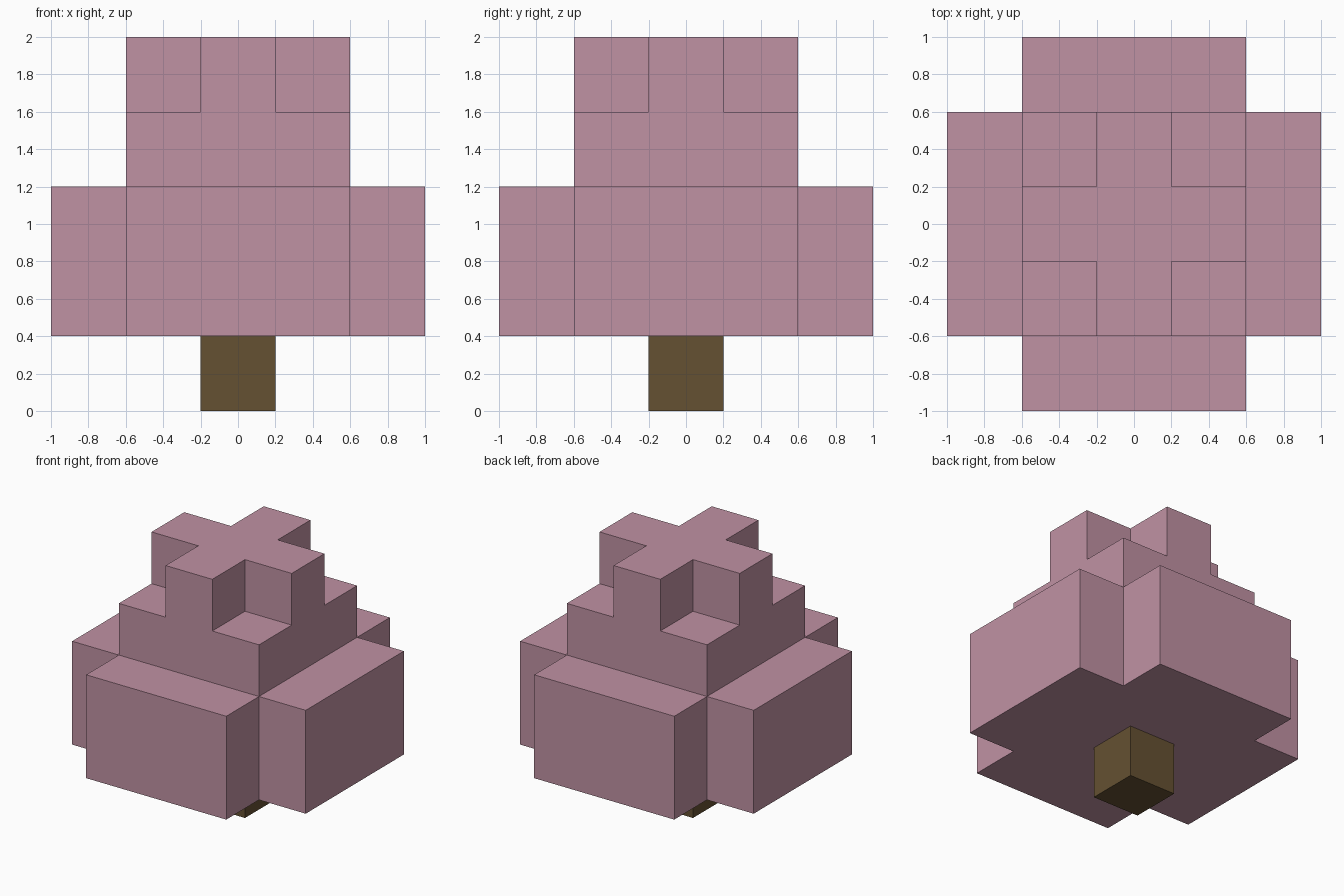
import bpy
import bmesh

cube = bpy.data.objects.get("Cube")
if cube:
    bpy.data.objects.remove(cube, do_unlink=True)


def make_material(name, rgb):
    mat = bpy.data.materials.new(name)
    mat.use_nodes = True
    color = (*rgb, 1.0)
    mat.diffuse_color = color
    mat.node_tree.nodes["Principled BSDF"].inputs["Base Color"].default_value = color
    return mat


def square(half):
    return [(-half, -half), (half, -half), (half, half), (-half, half)]


def cross(reach, half):
    """Plus-shaped outline: one arm's three corners, turned four times."""
    arm = [(half, -half), (reach, -half), (reach, half)]
    outline = []
    for _ in range(4):
        outline += arm
        arm = [(-y, x) for x, y in arm]
    return outline


def prism(name, outline, bottom, top, mat):
    bm = bmesh.new()
    base = bm.faces.new([bm.verts.new((x, y, bottom)) for x, y in outline])
    sides = bmesh.ops.extrude_face_region(bm, geom=[base], use_keep_orig=True)
    raised = [v for v in sides["geom"] if isinstance(v, bmesh.types.BMVert)]
    bmesh.ops.translate(bm, verts=raised, vec=(0, 0, top - bottom))
    bmesh.ops.recalc_face_normals(bm, faces=bm.faces)
    mesh = bpy.data.meshes.new(name)
    bm.to_mesh(mesh)
    bm.free()
    mesh.materials.append(mat)
    obj = bpy.data.objects.new(name, mesh)
    bpy.context.scene.collection.objects.link(obj)
    return obj


blossom = make_material("blossom_pink", (0.527, 0.287, 0.371))
bark = make_material("bark_brown", (0.130, 0.082, 0.032))

# Trunk
prism("trunk", square(0.2), 0.0, 0.4, bark)

# Stepped foliage, from the wide lower tier to the crown
prism("lower_foliage", cross(1.0, 0.6), 0.4, 1.2, blossom)
prism("middle_foliage", square(0.6), 1.2, 1.6, blossom)
prism("crown_foliage", cross(0.6, 0.2), 1.6, 2.0, blossom)
